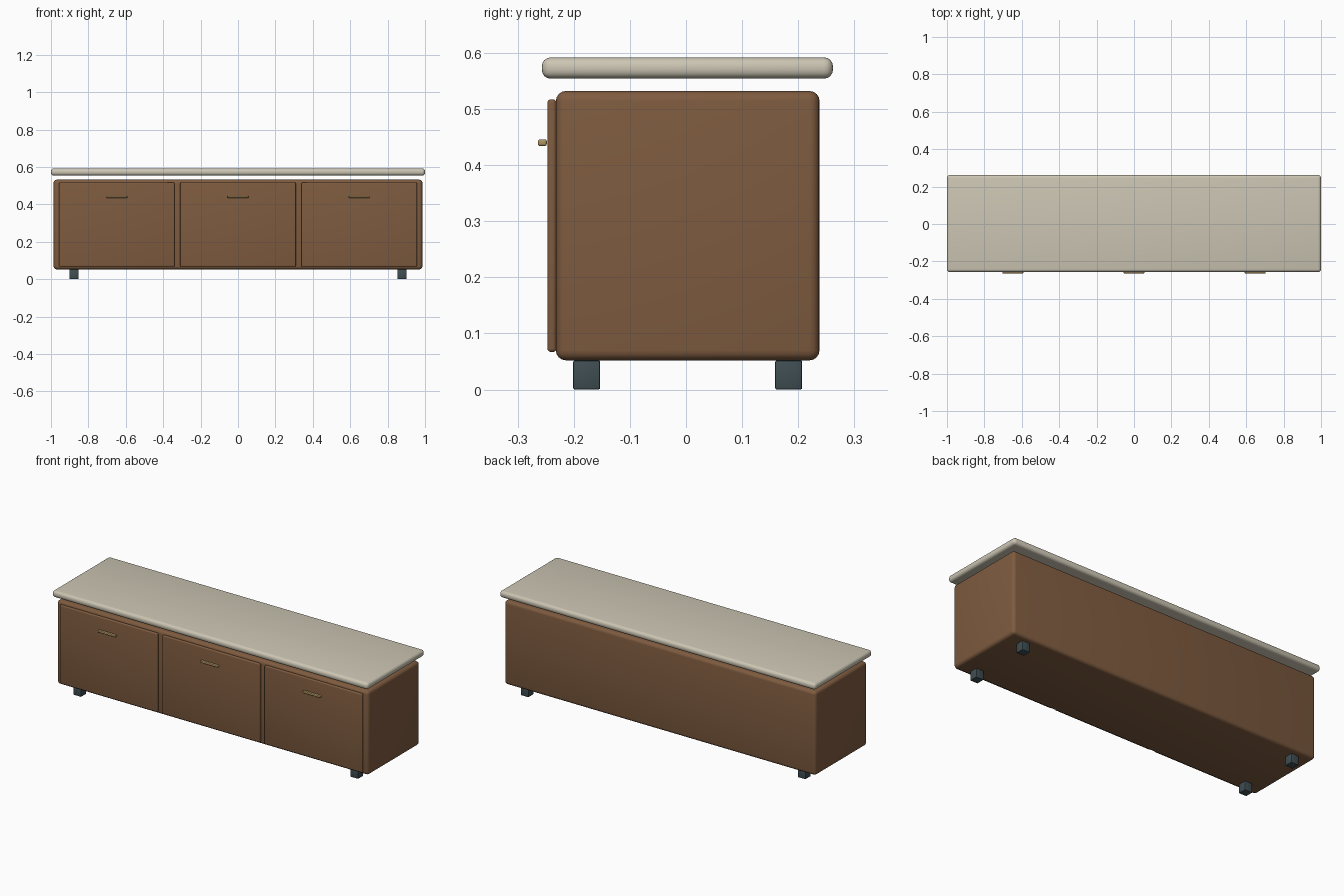
import bpy
import math

if "Cube" in bpy.data.objects:
    bpy.data.objects.remove(bpy.data.objects["Cube"])


def material(name, color):
    m = bpy.data.materials.new(name)
    m.diffuse_color = (*color, 1)
    m.use_nodes = True
    m.node_tree.nodes["Principled BSDF"].inputs["Base Color"].default_value = m.diffuse_color
    return m


wood = material("wood", (0.21, 0.105, 0.05))
stone = material("stone", (0.60, 0.56, 0.45))
brass = material("brass", (0.42, 0.29, 0.12))
metal = material("dark_metal", (0.05, 0.075, 0.085))


def box(name, x, y, z, mat, bevel, segments=4):
    """Rounded box from (min, max) ranges on each axis."""
    ranges = (x, y, z)
    bpy.ops.mesh.primitive_cube_add(size=1, location=[(a + b) / 2 for a, b in ranges])
    ob = bpy.context.object
    ob.name = name
    ob.scale = [b - a for a, b in ranges]
    bpy.ops.object.transform_apply(location=False, rotation=False, scale=True)
    mod = ob.modifiers.new("round_edges", "BEVEL")
    mod.width = bevel
    mod.segments = segments
    bpy.ops.object.modifier_apply(modifier=mod.name)
    bpy.ops.object.shade_smooth_by_angle(angle=math.radians(35))
    ob.data.materials.append(mat)
    return ob


# Cabinet body and floating top slab
box("cabinet_body", (-0.986, 0.986), (-0.232, 0.238), (0.052, 0.532), wood, 0.018)
box("top_slab", (-1, 1), (-0.257, 0.262), (0.554, 0.592), stone, 0.016)

# Three doors, each with a bar handle
for side, cx in (("left", -0.648), ("middle", 0), ("right", 0.648)):
    box(side + "_door", (cx - 0.309, cx + 0.309), (-0.247, -0.231),
        (0.067, 0.517), wood, 0.006)
    box(side + "_handle", (cx - 0.056, cx + 0.056), (-0.264, -0.248),
        (0.434, 0.446), brass, 0.004)

# Four square feet
for side, cx in (("left", -0.877), ("right", 0.877)):
    for end, cy in (("front", -0.177), ("back", 0.183)):
        box(f"{end}_{side}_foot", (cx - 0.024, cx + 0.024), (cy - 0.024, cy + 0.024),
            (0, 0.052), metal, 0.003, 2)
